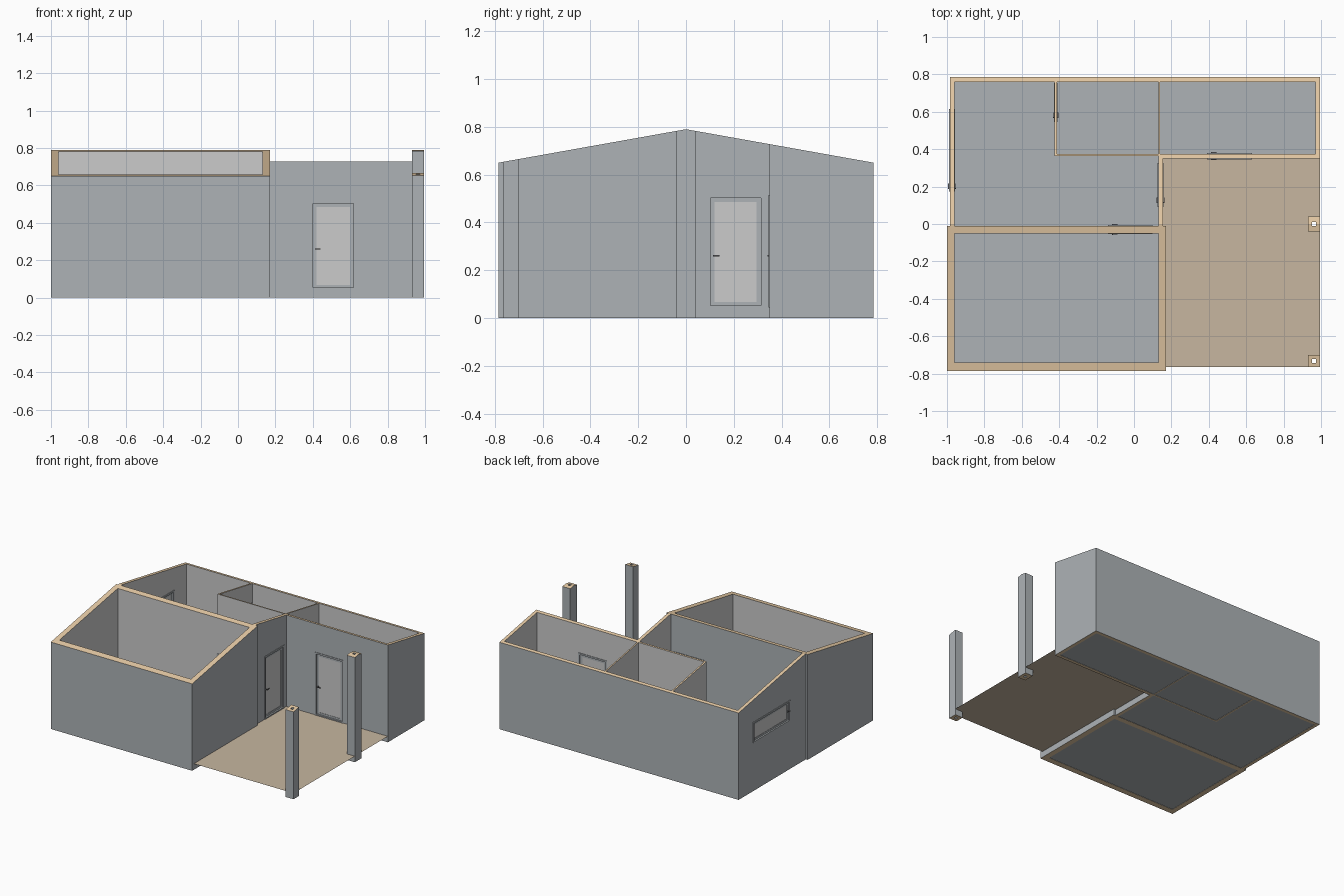
import bpy, bmesh

if "Cube" in bpy.data.objects:
    bpy.data.objects.remove(bpy.data.objects["Cube"])


def material(name, rgb):
    m = bpy.data.materials.new(name)
    m.diffuse_color = (*rgb, 1)
    m.use_nodes = True
    m.node_tree.nodes["Principled BSDF"].inputs["Base Color"].default_value = m.diffuse_color
    return m


OUTER = material("outer_grey", (0.42, 0.45, 0.47))
INNER = material("inner_grey", (0.78, 0.78, 0.78))
CUT = material("wall_core_tan", (0.80, 0.60, 0.38))
PAVING = material("paving_tan", (0.57, 0.47, 0.35))
METAL = material("handle_dark", (0.15, 0.15, 0.16))

# Rooms as x0, y0, x1, y1
ROOM_FRONT = (-0.96, -0.74, 0.13, -0.05)
ROOMS_BACK = [(-0.96, -0.01, 0.13, 0.363), (-0.96, 0.363, -0.425, 0.76),
              (-0.413, 0.375, 0.13, 0.76), (0.14, 0.375, 0.97, 0.76)]
ROOMS = [ROOM_FRONT] + ROOMS_BACK


def roof(y):
    return 0.79 - 0.14 * abs(y) / 0.785


def inside(x, y, rects):
    return any(a < x < c and b < y < d for a, b, c, d in rects)


def make_object(name, bm, mats):
    bmesh.ops.recalc_face_normals(bm, faces=bm.faces)
    me = bpy.data.meshes.new(name)
    bm.to_mesh(me)
    bm.free()
    for m in mats:
        me.materials.append(m)
    ob = bpy.data.objects.new(name, me)
    bpy.context.collection.objects.link(ob)
    return ob


def plan_walls(name, rects):
    """Raise a floor plan made of rectangles to the sloping roof line."""
    xs = sorted({v for r in rects for v in (r[0], r[2])})
    ys = {v for r in rects for v in (r[1], r[3])}
    if min(ys) < 0 < max(ys):
        ys.add(0.0)
    ys = sorted(ys)
    bm = bmesh.new()
    cells = []
    for i in range(len(xs) - 1):
        for j in range(len(ys) - 1):
            if inside((xs[i] + xs[i + 1]) / 2, (ys[j] + ys[j + 1]) / 2, rects):
                vs = [bm.verts.new((x, y, 0)) for x, y in
                      ((xs[i], ys[j]), (xs[i + 1], ys[j]),
                       (xs[i + 1], ys[j + 1]), (xs[i], ys[j + 1]))]
                cells.append(bm.faces.new(vs))
    bmesh.ops.remove_doubles(bm, verts=bm.verts, dist=1e-5)
    ext = bmesh.ops.extrude_face_region(bm, geom=bm.faces[:], use_keep_orig=True)
    for v in ext["geom"]:
        if isinstance(v, bmesh.types.BMVert):
            v.co.z = roof(v.co.y)
    bmesh.ops.recalc_face_normals(bm, faces=bm.faces)
    # Tan on cut faces, pale inside the rooms, darker outside
    for f in bm.faces:
        p = f.calc_center_median() + f.normal * 0.004
        if abs(f.normal.z) > 0.5:
            f.material_index = 2
        elif inside(p.x, p.y, ROOMS) and not (f.normal.y > 0.5 and p.y < 0.05
                                              and p.y > -0.04):
            f.material_index = 1
    bmesh.ops.dissolve_limit(bm, angle_limit=0.01, verts=bm.verts[:],
                             edges=bm.edges[:], delimit={'MATERIAL'})
    return make_object(name, bm, [OUTER, INNER, CUT])


def boxes(name, parts, mat):
    """One object of several boxes, each given as two corners."""
    bm = bmesh.new()
    for lo, hi in parts:
        vs = bmesh.ops.create_cube(bm, size=1)["verts"]
        for v in vs:
            v.co = [(lo[k] + hi[k]) / 2 + v.co[k] * (hi[k] - lo[k]) for k in range(3)]
    return make_object(name, bm, [mat])


def flat(name, rects, z, mat):
    bm = bmesh.new()
    for a, b, c, d in rects:
        bm.faces.new([bm.verts.new(p) for p in
                      ((a, b, z), (c, b, z), (c, d, z), (a, d, z))])
    bmesh.ops.remove_doubles(bm, verts=bm.verts, dist=1e-5)
    return make_object(name, bm, [mat])


def rim(u0, w0, u1, w1, side, low, d):
    """Four bars around an opening, as (u, depth, height) boxes."""
    return [((u0, -d, w0), (u0 + side, d, w1)), ((u1 - side, -d, w0), (u1, d, w1)),
            ((u0 + side, -d, w0), (u1 - side, d, w0 + low)),
            ((u0 + side, -d, w1 - side), (u1 - side, d, w1))]


def fitting(name, wall, along, pos, depth, u0, u1, w0, w1, handle_u, handle_w, turn=1):
    """Cut an opening and fill it with frame, leaf, panel and handles."""
    def place(parts):
        out = []
        for lo, hi in parts:
            if along == 'x':
                out.append(((lo[0], pos + lo[1], lo[2]), (hi[0], pos + hi[1], hi[2])))
            else:
                out.append(((pos + lo[1], lo[0], lo[2]), (pos + hi[1], hi[0], hi[2])))
        return out

    cutter = boxes(name + "_cutter", place([((u0, -0.06, w0), (u1, 0.06, w1))]), OUTER)
    mod = wall.modifiers.new("opening", 'BOOLEAN')
    mod.object, mod.solver = cutter, 'EXACT'
    bpy.context.view_layer.objects.active = wall
    bpy.ops.object.modifier_apply(modifier=mod.name)
    bpy.data.objects.remove(cutter)

    h = depth / 2
    boxes(name + "_frame", place(rim(u0, w0, u1, w1, 0.012, 0.008, h + 0.004)), OUTER)
    a, b, c, d = u0 + 0.012, w0 + 0.008, u1 - 0.012, w1 - 0.012
    boxes(name + "_leaf", place(rim(a, b, c, d, 0.018, 0.014, h * 0.4)), OUTER)
    boxes(name + "_panel", place([((a + 0.018, -h * 0.2, b + 0.014),
                                   (c - 0.018, h * 0.2, d - 0.018))]), INNER)
    # Lever handle on both faces
    parts = []
    for s in (-1, 1):
        near, far = h * 0.4 * s, (h + 0.009) * s
        grip = (h + 0.005) * s
        ends = sorted((handle_u, handle_u + 0.026 * turn))
        parts.append(((handle_u - 0.003, min(near, far), handle_w - 0.003),
                      (handle_u + 0.003, max(near, far), handle_w + 0.003)))
        parts.append(((ends[0], min(grip, far), handle_w - 0.003),
                      (ends[1], max(grip, far), handle_w + 0.003)))
    boxes(name + "_handle", place(parts), METAL)


# Front room walls
front = plan_walls("front_room_walls", [
    (-1, -0.785, 0.17, -0.74), (-1, -0.05, 0.17, -0.01),
    (-1, -0.74, -0.96, -0.05), (0.13, -0.74, 0.17, -0.05)])

# Rear wing walls and partitions
rear = plan_walls("rear_wing_walls", [
    (-0.985, -0.01, -0.96, 0.785), (-0.985, 0.76, 0.995, 0.785),
    (0.97, 0.35, 0.995, 0.785), (0.13, 0.35, 0.995, 0.375),
    (0.13, -0.01, 0.155, 0.375), (-0.425, 0.363, 0.13, 0.375),
    (-0.425, 0.363, -0.413, 0.76), (0.13, 0.375, 0.14, 0.76)])

# Hollow porch columns
for name, y0, y1 in (("front_column", -0.765, -0.70), ("ridge_column", -0.04, 0.04)):
    m, r = (y0 + y1) / 2, 0.01
    plan_walls(name, [(0.93, y0, 0.953, y1), (0.973, y0, 0.995, y1),
                      (0.953, y0, 0.973, m - r), (0.953, m + r, 0.973, y1)])

# Floors and porch
flat("front_room_floor", [ROOM_FRONT], 0.002, OUTER)
flat("rear_wing_floor", ROOMS_BACK, 0.002, OUTER)
flat("porch_floor", [(0.17, -0.765, 0.93, -0.01), (0.155, -0.01, 0.93, 0.35),
                     (0.93, -0.70, 0.995, -0.04), (0.93, 0.04, 0.995, 0.35)],
     0.045, PAVING)

# Doors and window
LOW, TOP, GRIP = 0.045, 0.515, 0.26
fitting("side_room_door", rear, 'x', 0.3625, 0.025, 0.39, 0.63, LOW, TOP, 0.415, GRIP)
fitting("entry_door", rear, 'y', 0.1425, 0.025, 0.09, 0.325, LOW, TOP, 0.115, GRIP)
fitting("front_room_door", front, 'x', -0.03, 0.04, -0.14, 0.10, LOW, TOP, -0.115, GRIP)
fitting("small_room_door", rear, 'y', -0.419, 0.012, 0.545, 0.755, LOW, TOP, 0.57, GRIP)
fitting("side_window", rear, 'y', -0.9725, 0.025, 0.175, 0.615, 0.36, TOP, 0.19, 0.44)
